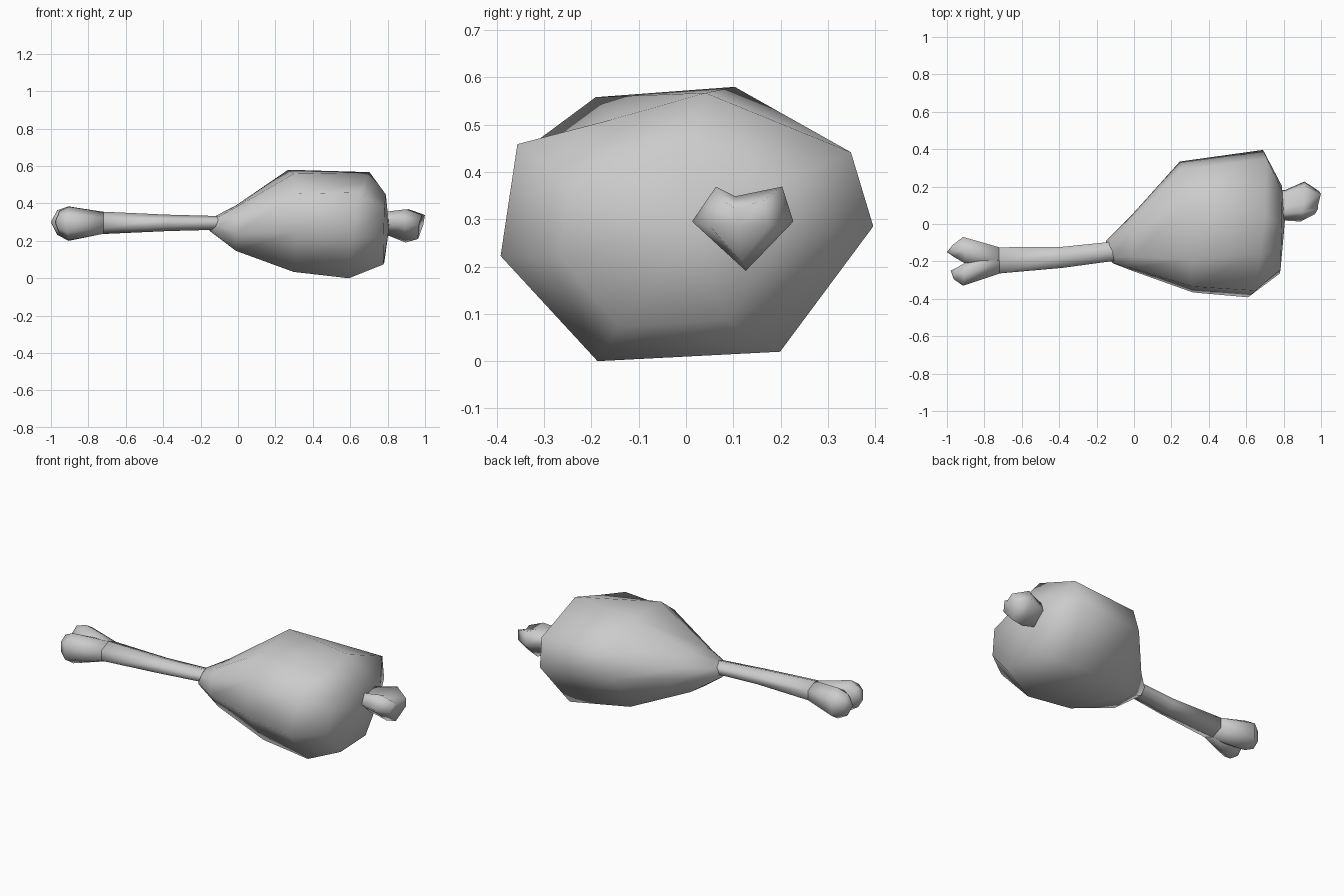
import bpy, bmesh, math
from mathutils import Vector

if "Cube" in bpy.data.objects:
    bpy.data.objects.remove(bpy.data.objects["Cube"], do_unlink=True)

grey = bpy.data.materials.new("plain grey")
grey.use_nodes = True
grey.diffuse_color = (0.6, 0.6, 0.6, 1)
grey.node_tree.nodes["Principled BSDF"].inputs["Base Color"].default_value = grey.diffuse_color


def ngon(sides, turn=0.0):
    """Unit cross-section in (y, z)."""
    return [(math.cos(turn + math.tau * i / sides), math.sin(turn + math.tau * i / sides))
            for i in range(sides)]


def loft(name, stations, start=None, end=None):
    """Skin sections along x; a station is section, x, y, z, half width, half height, y slant, z slant."""
    bm = bmesh.new()
    rings = []
    for section, x, y, z, hy, hz, sy, sz in stations:
        rings.append([bm.verts.new((x + sy * u + sz * v, y + hy * u, z + hz * v))
                      for u, v in section])
    n = len(rings[0])
    for a, b in zip(rings, rings[1:]):
        for i in range(n):
            j = (i + 1) % n
            bm.faces.new((a[i], a[j], b[j], b[i]))
    for ring, tip in ((rings[0], start), (rings[-1], end)):
        if tip:
            point = bm.verts.new(Vector(tip))
            for i in range(n):
                bm.faces.new((ring[i], ring[(i + 1) % n], point))
        else:
            bm.faces.new(ring)
    bmesh.ops.recalc_face_normals(bm, faces=bm.faces)
    mesh = bpy.data.meshes.new(name)
    bm.to_mesh(mesh)
    bm.free()
    mesh.materials.append(grey)
    mesh.shade_smooth()
    obj = bpy.data.objects.new(name, mesh)
    bpy.context.collection.objects.link(obj)
    return obj


# Meat: irregular eight-sided section, flat-topped near the neck and peaked at the blunt end
flat_top = [(-.5, .92), (.34, 1), (.88, .53), (1, 0),
            (.48, -.87), (-.48, -1), (-1, -.22), (-.91, .53)]
peaked = [(-.41, .79), (.1, .99), (.88, .55), (1, 0),
          (.5, -.93), (-.48, -1), (-1, -.22), (-.91, .61)]
loft("meat", [
    (flat_top, -.13, -.15, .29, .06, .042, -.02, .015),
    (flat_top, -.01, -.1, .268, .15, .122, 0, 0),
    (flat_top, .28, -.016, .307, .35, .273, -.035, 0),
    (peaked, .655, .002, .285, .394, .285, .035, .045),
    (peaked, .785, -.03, .262, .235, .188, .005, .005),
], end=(.808, .03, .27))

# Bone shaft, running into the meat
hexagon = ngon(6, math.pi / 6)
loft("bone_shaft", [
    (hexagon, .05, -.12, .295, .055, .035, 0, 0),
    (hexagon, -.12, -.147, .296, .06, .037, 0, 0),
    (hexagon, -.38, -.178, .296, .065, .044, 0, 0),
    (hexagon, -.73, -.195, .296, .081, .06, 0, 0),
])

# Two knuckles that share the shaft end and fork near their tips
loft("knuckle_back", [
    (hexagon, -.72, -.194, .296, .08, .059, 0, 0),
    (hexagon, -.905, -.142, .292, .084, .092, -.01, 0),
    (hexagon, -.967, -.145, .298, .036, .066, -.005, 0),
], end=(-1, -.15, .3))
loft("knuckle_front", [
    (hexagon, -.72, -.196, .296, .08, .059, 0, 0),
    (hexagon, -.905, -.267, .292, .073, .09, .01, 0),
    (hexagon, -.955, -.264, .298, .036, .062, .01, 0),
], end=(-.98, -.25, .3))

# Small bone end with a heart-shaped section
heart = [(-1, .17), (-.53, 1), (-.15, .77), (.78, 1), (1, .17), (.06, -1)]
loft("bone_end", [
    (heart, .74, .1, .292, .075, .055, 0, 0),
    (heart, .81, .1, .292, .082, .066, 0, 0),
    (heart, .9, .12, .28, .107, .089, .01, .005),
    (heart, .976, .113, .274, .062, .064, .012, .014),
], end=(.965, .11, .285))
